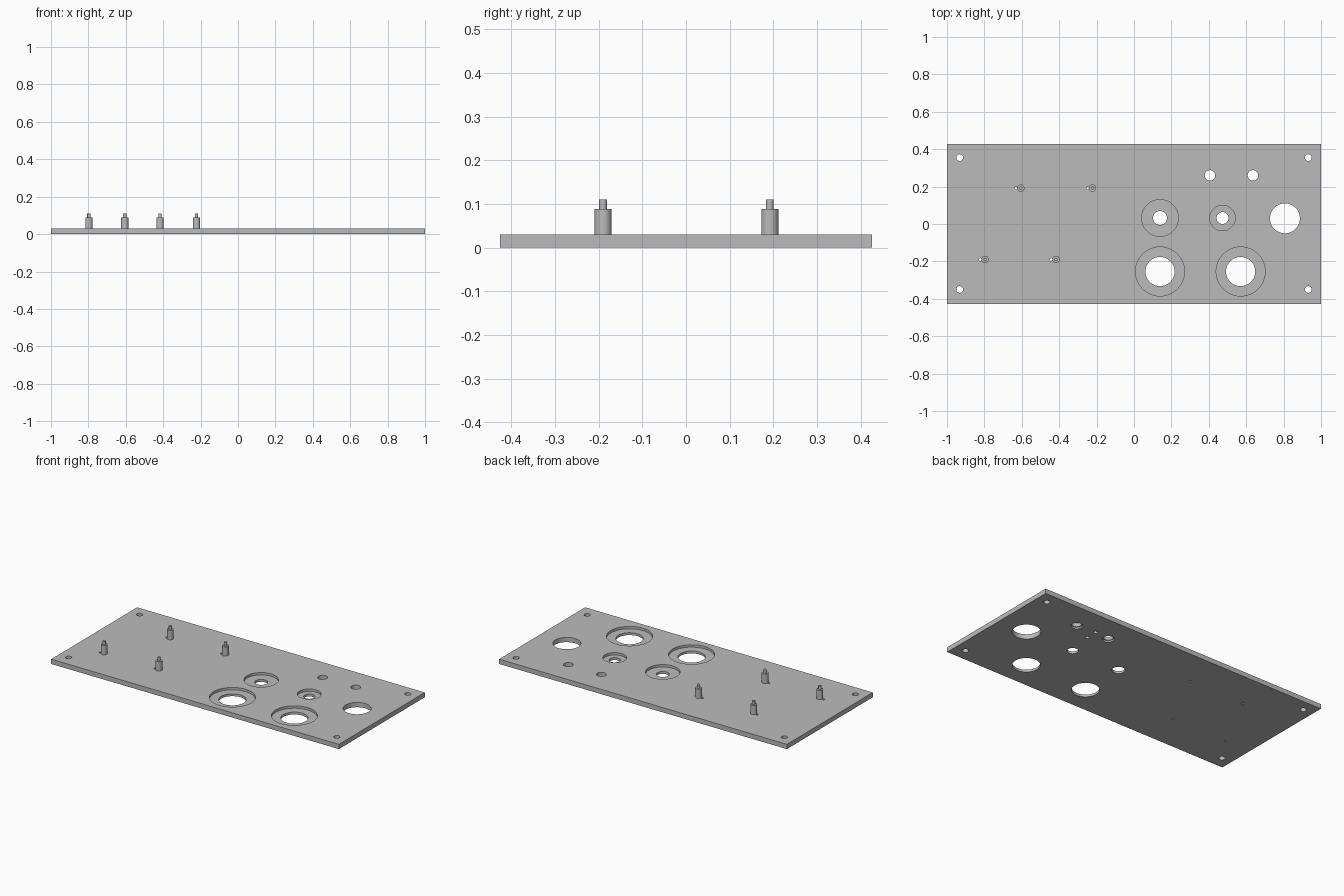
import bpy, bmesh
from mathutils import Matrix, Vector

cube = bpy.data.objects.get("Cube")
if cube:
    bpy.data.objects.remove(cube, do_unlink=True)

grey = bpy.data.materials.new("plain grey")
grey.use_nodes = True
colour = (0.5, 0.5, 0.5, 1)
grey.diffuse_color = colour
grey.node_tree.nodes["Principled BSDF"].inputs["Base Color"].default_value = colour

THICK = 0.03
LEDGE = 0.015


def make_object(name, bm):
    mesh = bpy.data.meshes.new(name)
    bm.to_mesh(mesh)
    bm.free()
    mesh.materials.append(grey)
    obj = bpy.data.objects.new(name, mesh)
    bpy.context.collection.objects.link(obj)
    return obj


def add_cylinder(bm, x, y, r, z0, z1, sides=48):
    bmesh.ops.create_cone(bm, cap_ends=True, segments=sides, radius1=r, radius2=r,
                          depth=z1 - z0,
                          matrix=Matrix.Translation((x, y, (z0 + z1) / 2)))


def smooth(obj):
    bpy.ops.object.select_all(action='DESELECT')
    obj.select_set(True)
    bpy.context.view_layer.objects.active = obj
    bpy.ops.object.shade_smooth_by_angle(angle=0.6)


def cut(target, name, cylinders):
    """Cut a set of (x, y, radius, bottom, top) cylinders out of the target."""
    bm = bmesh.new()
    for c in cylinders:
        add_cylinder(bm, *c)
    cutter = make_object(name, bm)
    cutter.hide_render = True
    mod = target.modifiers.new(name, 'BOOLEAN')
    mod.operation = 'DIFFERENCE'
    mod.solver = 'EXACT'
    mod.object = cutter
    bpy.context.view_layer.objects.active = target
    bpy.ops.object.modifier_apply(modifier=name)
    bpy.data.objects.remove(cutter, do_unlink=True)


# Panel plate
bm = bmesh.new()
bmesh.ops.create_cube(bm, size=1, matrix=Matrix.Translation((0, 0, THICK / 2))
                      @ Matrix.Diagonal((2, 0.853, THICK, 1)))
panel = make_object("panel", bm)

# Stepped holes: x, y, through radius, recess radius
stepped = [(0.139, -0.254, 0.078, 0.131), (0.57, -0.254, 0.078, 0.131),
           (0.139, 0.032, 0.037, 0.098), (0.473, 0.032, 0.032, 0.068)]
# Plain holes: large socket and two switch holes
switches = [(0.406, 0.26, 0.028), (0.636, 0.26, 0.028)]
plain = [(0.807, 0.03, 0.08)] + switches
# Corner screw holes
plain += [(sx * 0.932, y, 0.018) for sx in (-1, 1) for y in (-0.35, 0.355)]
# Standoff positions, each with a small pilot hole beside it
posts = [(-0.797, -0.19), (-0.417, -0.19), (-0.605, 0.192), (-0.222, 0.192)]
plain += [(x - 0.026, y, 0.007) for x, y in posts]
plain += [(x, y, r) for x, y, r, _ in stepped]

cut(panel, "through_holes", [(x, y, r, -0.05, 0.08) for x, y, r in plain])
cut(panel, "top_recesses", [(x, y, R, LEDGE, 0.08) for x, y, _, R in stepped])
# Underside switch recesses and locating holes
under = [(x, y, 0.034, -0.05, 0.01) for x, y, _ in switches]
under += [(0.508, y, 0.012, -0.05, LEDGE) for y in (0.2, 0.273)]
cut(panel, "underside_recesses", under)
smooth(panel)

# Standoffs with a narrow locating pin on top
for i, (x, y) in enumerate(posts):
    bm = bmesh.new()
    add_cylinder(bm, x, y, 0.0195, THICK - 0.002, 0.088, 32)
    add_cylinder(bm, x, y, 0.009, 0.086, 0.11, 24)
    smooth(make_object(f"standoff_{i + 1}", bm))
